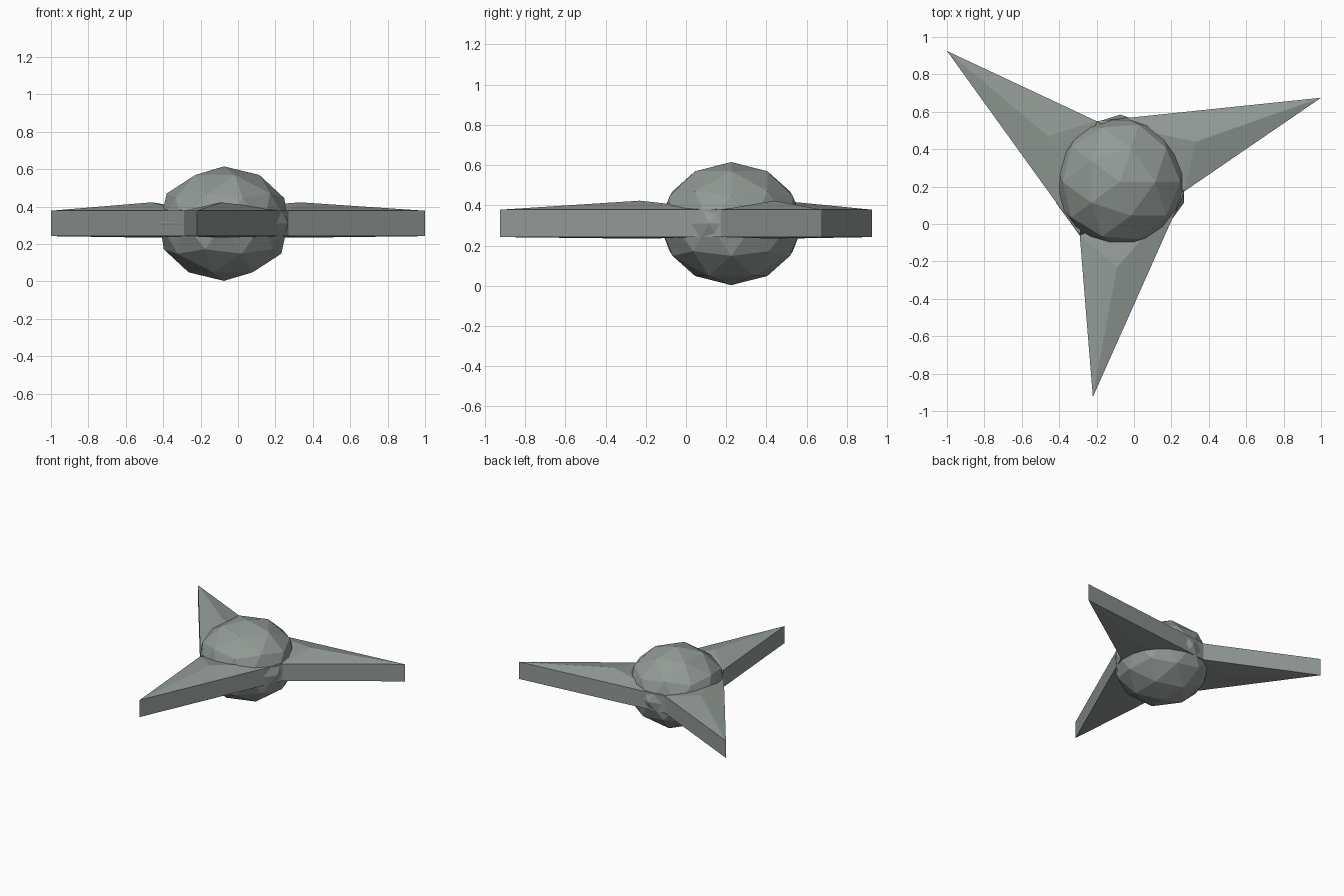
import bpy
import bmesh

cube = bpy.data.objects.get("Cube")
if cube:
    bpy.data.objects.remove(cube, do_unlink=True)

# Single grey metal colour
grey = bpy.data.materials.new("grey_metal")
colour = (0.29, 0.325, 0.305, 1)
grey.diffuse_color = colour
grey.use_nodes = True
grey.node_tree.nodes["Principled BSDF"].inputs["Base Color"].default_value = colour


def add_object(name, bm):
    bmesh.ops.recalc_face_normals(bm, faces=bm.faces)
    mesh = bpy.data.meshes.new(name)
    bm.to_mesh(mesh)
    bm.free()
    mesh.materials.append(grey)
    obj = bpy.data.objects.new(name, mesh)
    bpy.context.collection.objects.link(obj)
    return obj


# Faceted, slightly flattened core
bm = bmesh.new()
bmesh.ops.create_icosphere(bm, subdivisions=2, radius=1)
core = add_object("core", bm)
core.scale = (0.36, 0.36, 0.306)
core.location = (-0.075, 0.225, 0.309)

BOTTOM, TOP = 0.242, 0.378


def blade(name, tip, base_a, base_b, peak):
    """Triangular prism with a raised point on top and a shallow one below."""
    bm = bmesh.new()
    rings = [[bm.verts.new((*p, z)) for p in (tip, base_a, base_b)]
             for z in (BOTTOM, TOP)]
    low = bm.verts.new((*peak, BOTTOM - 0.008))
    high = bm.verts.new((*peak, TOP + 0.045))
    for i in range(3):
        j = (i + 1) % 3
        bm.faces.new((rings[0][i], rings[0][j], rings[1][j], rings[1][i]))
        bm.faces.new((rings[1][i], rings[1][j], high))
        bm.faces.new((rings[0][j], rings[0][i], low))
    add_object(name, bm)


# Three blades around the core, sharing their root corners
front_root, left_root, back_root = (-0.29, -0.06), (0.27, 0.175), (-0.2, 0.55)
blade("front_blade", (-0.22, -0.925), left_root, front_root, (-0.09, -0.23))
blade("left_blade", (1.0, 0.675), back_root, left_root, (0.33, 0.44))
blade("right_blade", (-1.0, 0.925), front_root, back_root, (-0.46, 0.47))
